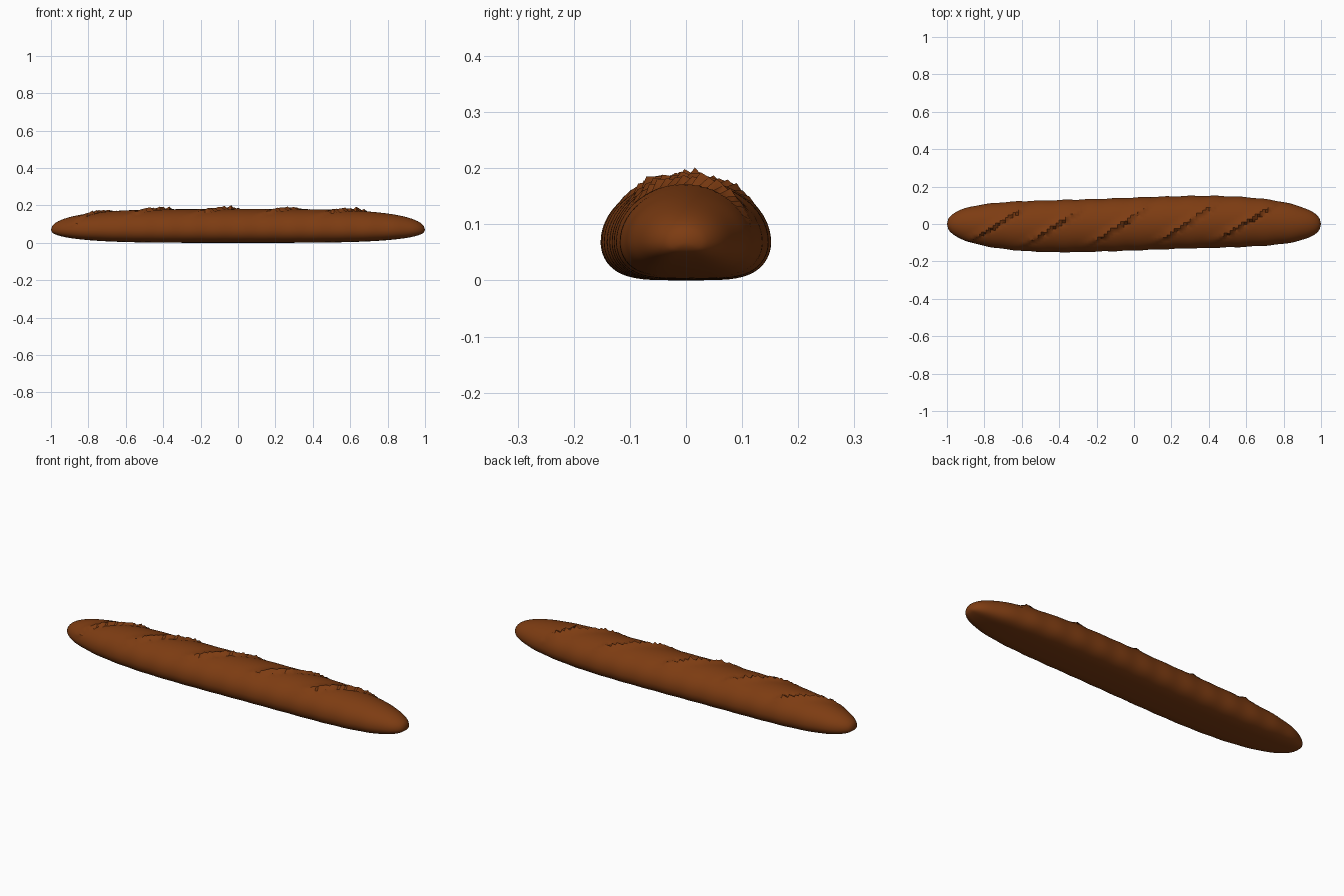
import bpy, bmesh, math, random

if "Cube" in bpy.data.objects:
    bpy.data.objects.remove(bpy.data.objects["Cube"])

random.seed(4)
RINGS, SIDES = 144, 56
MID = 0.068          # height of the widest line
SLASHES = (-0.73, -0.41, -0.06, 0.30, 0.61)

crust = bpy.data.materials.new("brown_crust")
crust.diffuse_color = (0.205, 0.045, 0.006, 1)
crust.use_nodes = True
crust.node_tree.nodes["Principled BSDF"].inputs["Base Color"].default_value = crust.diffuse_color


def slash_offset(x, y):
    """Raised jagged lip and narrow groove of the diagonal cuts."""
    total = 0
    for cx in SLASHES:
        u = (x - cx - 1.6 * y) / 1.9
        fade = max(0, 1 - (abs(y) / 0.115) ** 3)
        if -0.045 < u <= 0:
            lip = (1 + u / 0.045) ** 1.5
            total += fade * lip * (0.017 + random.uniform(-0.006, 0.006))
        elif 0 < u < 0.014:
            total -= fade * 0.007 * (1 - u / 0.014)
    return total


# Loaf: cross-sections lofted along x, rounded above and flattened below
bm = bmesh.new()
rings = []
for i in range(1, RINGS):
    x = -math.cos(math.pi * i / RINGS) * 0.5 + (2 * i / RINGS - 1) * 0.5
    s = (1 - abs(x) ** 4) ** 0.45
    sway = 0.012 * math.sin(math.pi * x) * s
    width = s * (0.141 + 0.0015 * math.sin(x * 47))
    ring = []
    for j in range(SIDES):
        a = 2 * math.pi * j / SIDES
        c, t = math.cos(a), math.sin(a)
        if t >= 0:
            y = width * c
            z = MID + 0.112 * s * t
            d = slash_offset(x, y) * min(1, s * 1.1) if t > 0.3 else 0
            y, z = y + d * c * 0.6, z + d * t
        else:
            y = width * math.copysign(abs(c) ** 0.5, c)
            z = MID + MID * s * t
        ring.append(bm.verts.new((x, y + sway, z)))
    rings.append(ring)
for r, q in zip(rings, rings[1:]):
    for j in range(SIDES):
        k = (j + 1) % SIDES
        bm.faces.new((r[j], r[k], q[k], q[j]))

# Rounded tips
for ring, x in ((rings[0], -1), (rings[-1], 1)):
    tip = bm.verts.new((x, 0, MID))
    for j in range(SIDES):
        bm.faces.new((ring[j], ring[(j + 1) % SIDES], tip))
bmesh.ops.recalc_face_normals(bm, faces=bm.faces)

mesh = bpy.data.meshes.new("bread_loaf")
bm.to_mesh(mesh)
bm.free()
mesh.materials.append(crust)
loaf = bpy.data.objects.new("bread_loaf", mesh)
bpy.context.collection.objects.link(loaf)
bpy.context.view_layer.objects.active = loaf
loaf.select_set(True)
bpy.ops.object.shade_smooth_by_angle(angle=math.radians(40))
